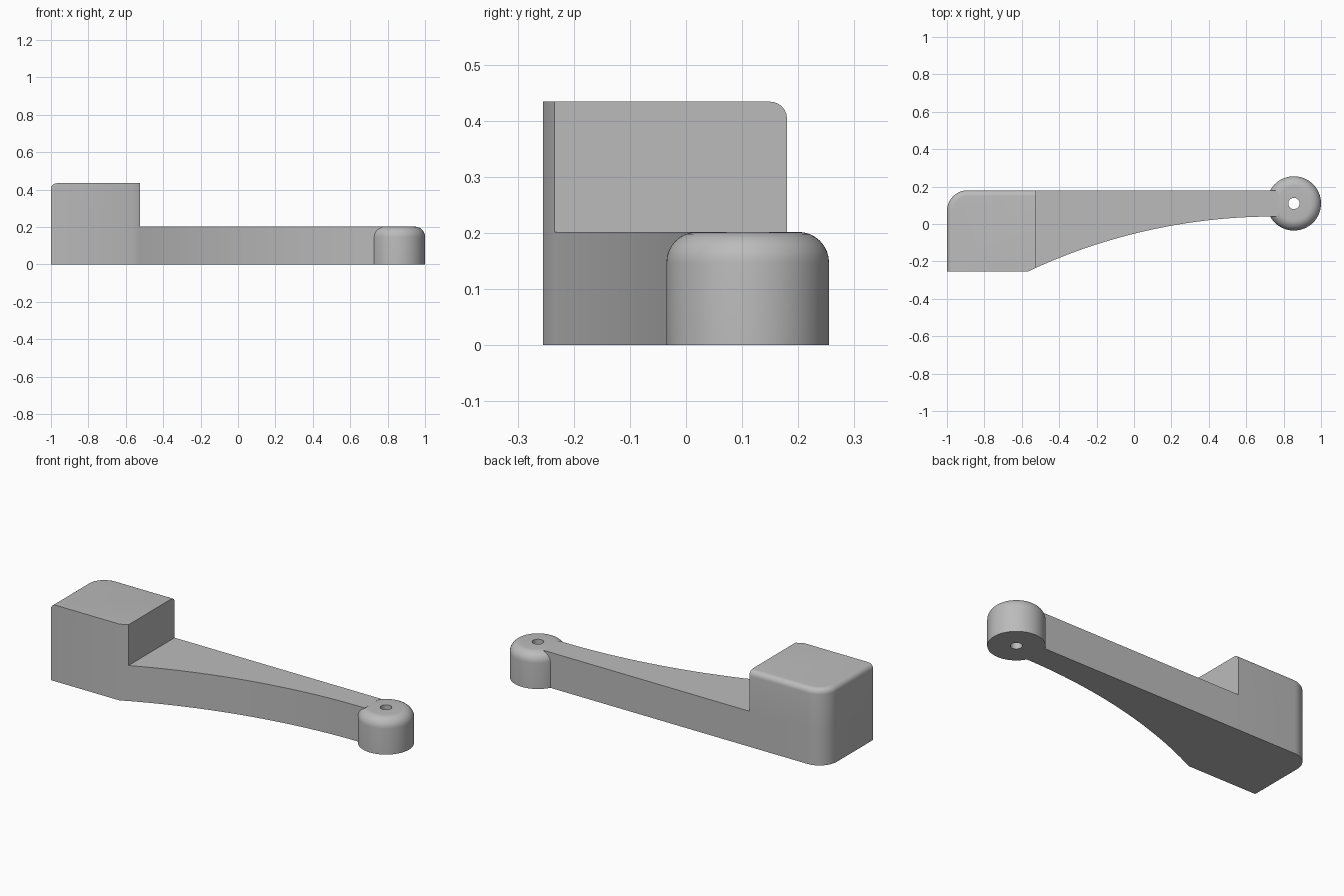
import bpy, bmesh
from math import sin, cos, pi, sqrt, radians

cube = bpy.data.objects.get("Cube")
if cube:
    bpy.data.objects.remove(cube, do_unlink=True)

grey = bpy.data.materials.new("plain grey")
grey.use_nodes = True
grey.diffuse_color = (0.5, 0.5, 0.5, 1)
grey.node_tree.nodes["Principled BSDF"].inputs["Base Color"].default_value = (0.5, 0.5, 0.5, 1)

LEFT, STEP, ARM_END = -1.0, -0.525, 0.77
FRONT, BACK = -0.255, 0.18
ARM_TOP, BLOCK_TOP = 0.202, 0.434


def finish(bm, name):
    bmesh.ops.recalc_face_normals(bm, faces=bm.faces)
    mesh = bpy.data.meshes.new(name)
    bm.to_mesh(mesh)
    bm.free()
    mesh.materials.append(grey)
    obj = bpy.data.objects.new(name, mesh)
    bpy.context.collection.objects.link(obj)
    bpy.ops.object.select_all(action='DESELECT')
    obj.select_set(True)
    bpy.context.view_layer.objects.active = obj
    bpy.ops.object.shade_smooth_by_angle(angle=radians(30))
    return obj


def sweep_y(x):
    """Large concave arc along the front of the arm."""
    r = 3.1
    return 0.04 - r + sqrt(r * r - (x - 0.75) ** 2)


def raise_faces(bm, faces, height):
    """Extrude faces upward and return the new top faces."""
    geom = bmesh.ops.extrude_face_region(bm, geom=faces)["geom"]
    for v in geom:
        if isinstance(v, bmesh.types.BMVert):
            v.co.z = height
    return [f for f in geom if isinstance(f, bmesh.types.BMFace)]


# Lever body: swept arm and raised block share one plan outline
bm = bmesh.new()
step_front = bm.verts.new((STEP, sweep_y(STEP), 0))
step_back = bm.verts.new((STEP, BACK, 0))
R = 0.11
corner = [bm.verts.new((LEFT + R - R * sin(a), BACK - R + R * cos(a), 0))
          for a in (i * pi / 24 for i in range(13))]
block_front = [bm.verts.new((x, FRONT, 0)) for x in (LEFT, -0.568)]
block = bm.faces.new([step_front, step_back] + corner + block_front)
N = 32
sweep = [bm.verts.new((x, sweep_y(x), 0))
         for x in (STEP + (ARM_END - STEP) * i / N for i in range(1, N + 1))]
arm = bm.faces.new([step_front] + sweep + [bm.verts.new((ARM_END, BACK, 0)), step_back])
bottoms = [[v.co.copy() for v in f.verts] for f in (block, arm)]
tops = raise_faces(bm, [block, arm], ARM_TOP)
block_top = min(tops, key=lambda f: f.calc_center_median().x)
raised = raise_faces(bm, [block_top], BLOCK_TOP)

# Close the underside wherever the extrusion removed it
if not any(all(v.co.z == 0 for v in f.verts) for f in bm.faces):
    for outline in bottoms:
        bm.faces.new([bm.verts.new(co) for co in outline])
    bmesh.ops.remove_doubles(bm, verts=bm.verts, dist=1e-5)
bmesh.ops.recalc_face_normals(bm, faces=bm.faces)

# Round the top of the block along its outer side, corner and back
rim = []
for e in raised[0].edges:
    mid = (e.verts[0].co + e.verts[1].co) / 2
    on_side = all(abs(v.co.x - LEFT) < 1e-4 for v in e.verts)
    on_back = mid.y > BACK - R and mid.x < STEP - 0.01
    if on_side or on_back:
        rim.append(e)
bmesh.ops.bevel(bm, geom=rim, offset=0.03, offset_type='OFFSET', segments=6,
                profile=0.5, affect='EDGES')
finish(bm, "lever_body")

# Pivot knob: turned ring with rounded shoulder and through hole
CX, CY, RADIUS, HOLE, FILLET, SIDES = 0.855, 0.11, 0.145, 0.03, 0.055, 64
profile = [(HOLE, 0), (RADIUS, 0)]
profile += [(RADIUS - FILLET + FILLET * cos(a), ARM_TOP - FILLET + FILLET * sin(a))
            for a in (i * pi / 16 for i in range(9))]
profile += [(HOLE, ARM_TOP)]
bm = bmesh.new()
rings = [[bm.verts.new((CX + r * cos(2 * pi * k / SIDES), CY + r * sin(2 * pi * k / SIDES), z))
          for k in range(SIDES)] for r, z in profile]
for a, b in zip(rings, rings[1:] + rings[:1]):
    for k in range(SIDES):
        n = (k + 1) % SIDES
        bm.faces.new((a[k], a[n], b[n], b[k]))
finish(bm, "pivot_knob")
